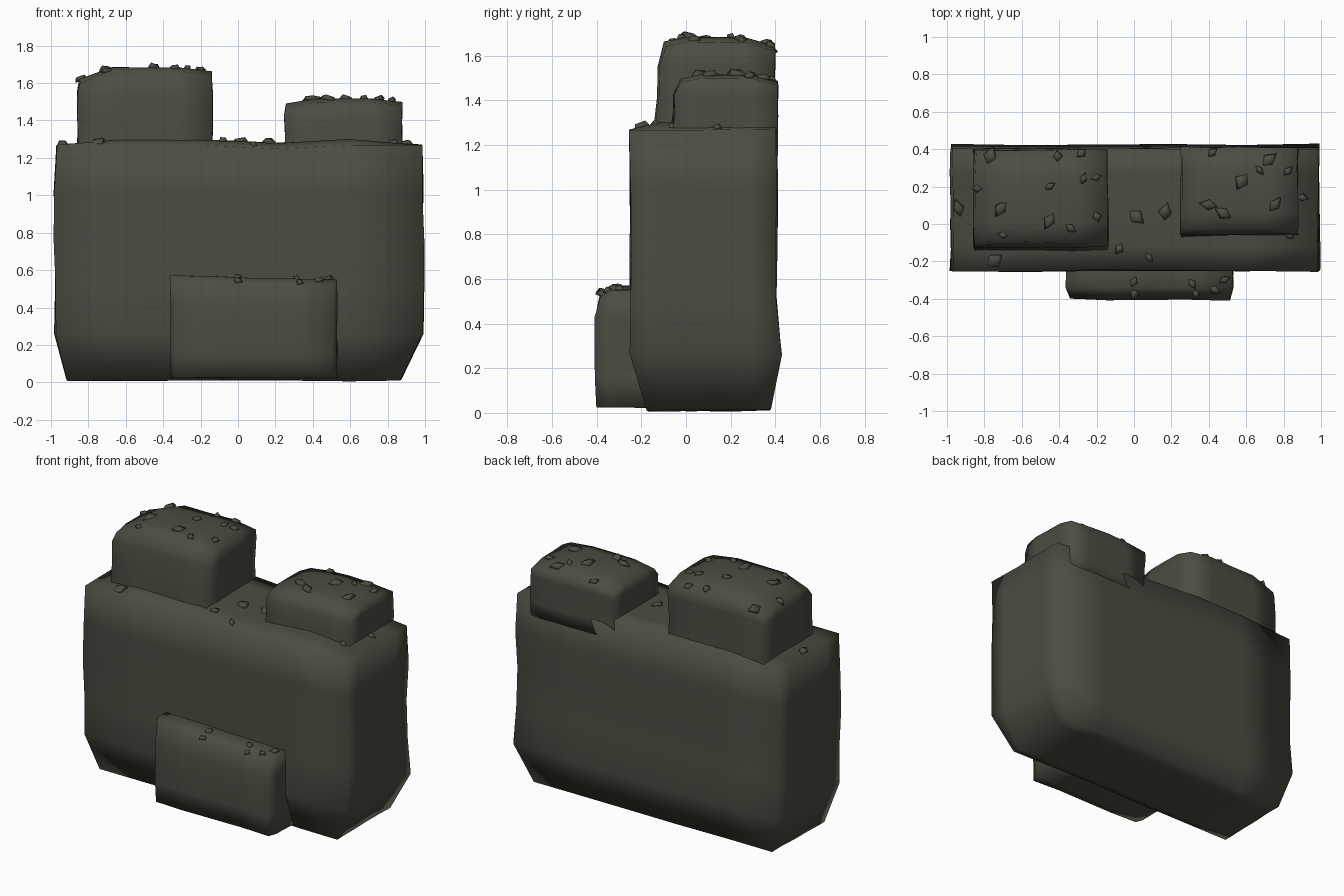
import bpy, bmesh, math, random
from mathutils import Vector, Matrix, noise
from mathutils.bvhtree import BVHTree

if "Cube" in bpy.data.objects:
    bpy.data.objects.remove(bpy.data.objects["Cube"])

random.seed(4)

stone = bpy.data.materials.new("dark olive stone")
stone.diffuse_color = (0.075, 0.073, 0.055, 1)
stone.use_nodes = True
stone.node_tree.nodes["Principled BSDF"].inputs["Base Color"].default_value = stone.diffuse_color


def finish(bm, name):
    me = bpy.data.meshes.new(name)
    bmesh.ops.recalc_face_normals(bm, faces=bm.faces)
    for f in bm.faces:
        f.smooth = True
    bm.to_mesh(me)
    ob = bpy.data.objects.new(name, me)
    bpy.context.collection.objects.link(ob)
    me.materials.append(stone)
    return ob


surfaces = []


def rock(name, lo, hi, warp, cuts=4, rough=0.012):
    """Gridded box with weathered faces; warp(u, co) shapes it, u in -1..1."""
    bm = bmesh.new()
    bmesh.ops.create_cube(bm, size=2)
    bmesh.ops.subdivide_edges(bm, edges=bm.edges[:], cuts=cuts, use_grid_fill=True)
    lo, hi = Vector(lo), Vector(hi)
    for v in bm.verts:
        u = v.co.copy()
        co = Vector([lo[i] + (hi[i] - lo[i]) * (u[i] + 1) / 2 for i in range(3)])
        co = warp(u, co)
        n = noise.noise_vector(co * 4.3 + Vector((3, 7, 1)))
        v.co = co + Vector((n.x, n.y, n.z * 0.6)) * rough
        v.co.z = max(v.co.z, 0.0)
    surfaces.append(BVHTree.FromBMesh(bm))
    return finish(bm, name)


def is_hi(a):
    return a > 0.99


def is_lo(a):
    return a < -0.99


# Main slab: undercut foot, slightly dished top
def warp_main(u, co):
    if is_lo(u.z):
        if is_hi(u.x):
            co.x -= 0.12
        if is_lo(u.x):
            co.x += 0.07
        if is_lo(u.y):
            co.y += 0.08
        if is_hi(u.y):
            co.y -= 0.03
    elif u.z < -0.5 and is_hi(u.y):
        co.y += 0.02
    if is_hi(u.z):
        if abs(u.x) > 0.99:
            co.x -= 0.01 * u.x
        elif not is_lo(u.y):
            co.z += 0.03
        if abs(u.x) < 0.3:
            co.z -= 0.02 * (u.x > 0)
    return co


rock("main_slab", (-0.98, -0.25, 0.01), (0.99, 0.405, 1.27), warp_main)


# Upper blocks: rounded crowns
def crown(inset_l, inset_r, drop):
    def warp(u, co):
        if is_hi(u.z):
            if is_lo(u.x):
                co.x += 0.01
                co.z -= inset_l
            if is_hi(u.x):
                co.z -= inset_r
            if is_lo(u.y):
                co.y += 0.03
                co.z -= 0.02
            if is_hi(u.y):
                co.z -= drop
        elif is_lo(u.y) and u.z < 0:
            co.y -= 0.015
        return co
    return warp


rock("upper_left_block", (-0.855, -0.125, 1.15), (-0.14, 0.395, 1.685),
     crown(0.065, 0.025, 0.04), cuts=3)
rock("upper_right_block", (0.25, -0.055, 1.15), (0.875, 0.41, 1.515),
     crown(0.025, 0.015, 0.03), cuts=3)


# Low ledge on the front
def warp_ledge(u, co):
    if is_lo(u.y):
        if is_hi(u.z):
            co.y += 0.025
            co.z -= 0.03
        if is_lo(u.z):
            co.y += 0.01
        if abs(u.x) > 0.99:
            co.x -= 0.02 * u.x
        co.y += 0.02 * math.sin(u.x * 6)
    if is_hi(u.z):
        co.z -= 0.012 * u.x
    return co


rock("front_ledge", (-0.362, -0.405, 0.025), (0.53, -0.15, 0.56), warp_ledge, cuts=3,
     rough=0.008)

# Loose chips on the upward faces: x, y of large and small ones
large = [(-.94, .08), (-.77, .36), (-.71, .08), (-.75, -.2), (-.45, .02), (.01, .04),
         (.17, .06), (.4, .1), (.48, .06), (.58, .23), (.72, .34), (.75, .1)]
small = [(-.84, .19), (-.7, -.06), (-.45, .2), (-.34, -.02), (-.27, .24), (-.2, .25),
         (-.2, .04), (-.28, .38), (-.41, .36), (-.08, -.13), (.08, -.18), (.67, .29),
         (.82, .28), (.83, -.06), (.9, .14), (.42, .38), (0, -.37), (0, -.31),
         (.31, -.32), (.43, -.35), (.48, -.3), (.33, -.37)]
bm = bmesh.new()
for (x, y), r in [(p, 0.05) for p in large] + [(p, 0.032) for p in small]:
    hits = [t.ray_cast(Vector((x, y, 3)), Vector((0, 0, -1))) for t in surfaces]
    hits = [h for h in hits if h[0] is not None]
    if not hits:
        continue
    pos, nor = max(hits, key=lambda h: h[0].z)[:2]
    if nor.z < 0:
        nor = -nor
    tilt = (nor + Vector((random.uniform(-.4, .4), random.uniform(-.4, .4), 0))).normalized()
    m = (Matrix.Translation(pos + nor * 0.003) @ tilt.to_track_quat('Z', 'Y').to_matrix().to_4x4()
         @ Matrix.Rotation(random.uniform(0, 6.28), 4, 'Z')
         @ Matrix.Diagonal((r * 1.1, r * random.uniform(0.6, 0.9), 0.012, 1)))
    bmesh.ops.create_cone(bm, cap_ends=True, segments=4, radius1=1, radius2=0.7,
                          depth=2, matrix=m)
finish(bm, "stone_chips")
